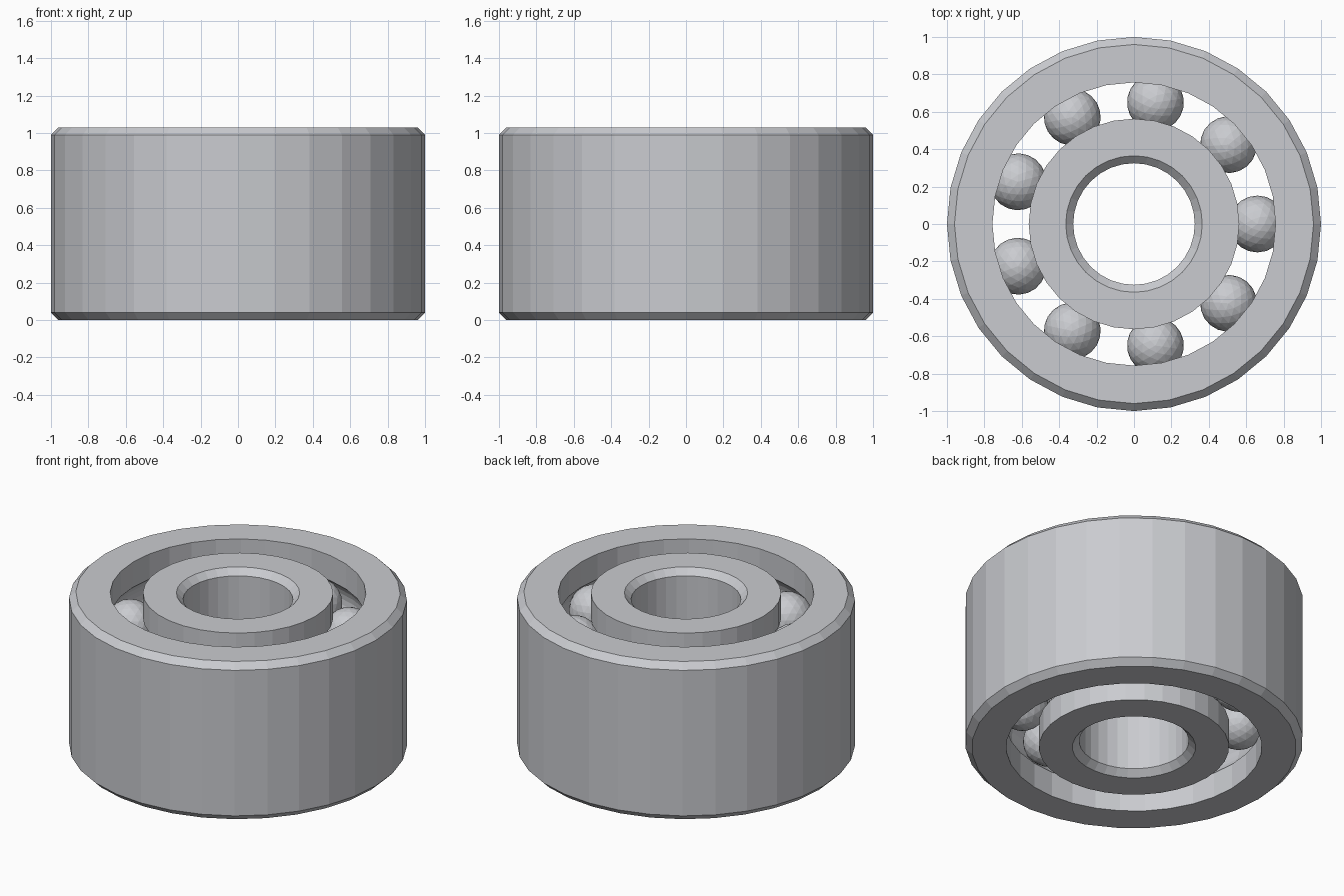
import bpy, bmesh, math

if "Cube" in bpy.data.objects:
    bpy.data.objects.remove(bpy.data.objects["Cube"], do_unlink=True)

HEIGHT, SEGMENTS, CHAMFER = 1.03, 32, 0.04
PITCH, BALL, GROOVE = 0.66, 0.152, 0.155     # ball circle, ball and raceway radii
ROWS = (0.285, HEIGHT - 0.285)               # heights of the two ball rows
BALLS = 9

steel = bpy.data.materials.new("brushed steel")
steel.use_nodes = True
colour = (0.59, 0.60, 0.63, 1)
steel.diffuse_color = colour
steel.node_tree.nodes["Principled BSDF"].inputs["Base Color"].default_value = colour


def make_object(name, bm):
    mesh = bpy.data.meshes.new(name)
    bm.to_mesh(mesh)
    bm.free()
    mesh.materials.append(steel)
    ob = bpy.data.objects.new(name, mesh)
    bpy.context.collection.objects.link(ob)
    return ob


def ring(name, race, plain):
    """Lathe a ring: grooved face at radius race, chamfered face at radius plain."""
    side = 1 if race > PITCH else -1
    half = math.acos(abs(race - PITCH) / GROOVE)
    profile = [(race, 0)]
    for z in ROWS:
        for i in range(9):
            a = half * (i / 4 - 1)
            profile.append((PITCH + side * GROOVE * math.cos(a), z + GROOVE * math.sin(a)))
    profile += [(race, HEIGHT), (plain - side * CHAMFER, HEIGHT), (plain, HEIGHT - CHAMFER),
                (plain, CHAMFER), (plain - side * CHAMFER, 0)]
    bm = bmesh.new()
    loops = []
    for s in range(SEGMENTS):
        a = math.tau * s / SEGMENTS
        loops.append([bm.verts.new((r * math.cos(a), r * math.sin(a), z)) for r, z in profile])
    n = len(profile)
    for s in range(SEGMENTS):
        here, there = loops[s], loops[(s + 1) % SEGMENTS]
        for i in range(n):
            j = (i + 1) % n
            bm.faces.new((here[i], there[i], there[j], here[j]))
    bmesh.ops.recalc_face_normals(bm, faces=bm.faces)
    return make_object(name, bm)


# Races
ring("outer_ring", 0.757, 1.0)
ring("inner_ring", 0.563, 0.325)

# Two rows of faceted balls
for row, z in zip(("lower", "upper"), ROWS):
    for k in range(BALLS):
        bm = bmesh.new()
        bmesh.ops.create_icosphere(bm, subdivisions=3, radius=BALL)
        ball = make_object(f"{row}_ball_{k + 1}", bm)
        a = math.tau * k / BALLS
        ball.location = (PITCH * math.cos(a), PITCH * math.sin(a), z)
        ball.rotation_euler.z = a
